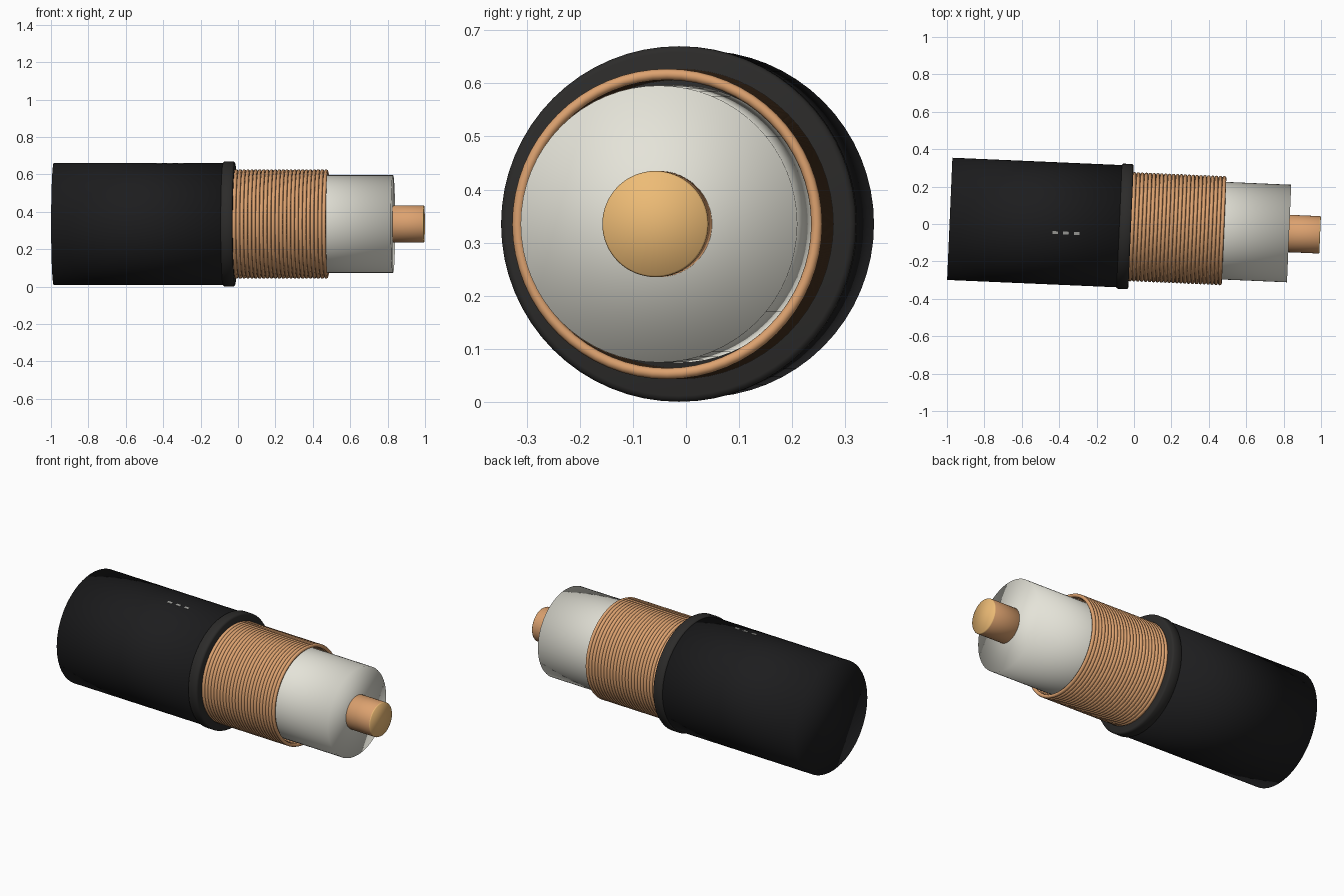
import bpy, bmesh, math
from mathutils import Matrix

if "Cube" in bpy.data.objects:
    bpy.data.objects.remove(bpy.data.objects["Cube"])

# Cable axis: lies along x, swung slightly about z
AXIS = Matrix.Translation((0, -0.015, 0.335)) @ Matrix.Rotation(math.radians(-2.48), 4, 'Z')
SEG = 64


def material(name, rgb):
    m = bpy.data.materials.new(name)
    m.diffuse_color = (*rgb, 1)
    m.use_nodes = True
    m.node_tree.nodes["Principled BSDF"].inputs["Base Color"].default_value = m.diffuse_color
    return m


JACKET = material("black_rubber", (0.012, 0.012, 0.013))
COLLAR = material("dark_rubber", (0.025, 0.024, 0.023))
COPPER = material("copper", (0.72, 0.36, 0.16))
BRIGHT = material("bright_copper", (0.85, 0.5, 0.18))
WHITE = material("insulation_white", (0.78, 0.77, 0.69))
GREY = material("print_grey", (0.35, 0.35, 0.33))


def lathe(bm, profile, closed=False):
    """Spin (s, r) points round the cable axis; open profiles get flat caps."""
    rings = []
    for s, r in profile:
        rings.append([bm.verts.new((s, r * math.cos(a), r * math.sin(a)))
                      for a in (2 * math.pi * i / SEG for i in range(SEG))])
    pairs = list(zip(rings, rings[1:]))
    if closed:
        pairs.append((rings[-1], rings[0]))
    for a, b in pairs:
        for i in range(SEG):
            j = (i + 1) % SEG
            bm.faces.new((a[i], b[i], b[j], a[j]))
    if not closed:
        bm.faces.new(rings[0])
        bm.faces.new(rings[-1][::-1])


def finish(name, bm, mats, smooth=True):
    bmesh.ops.recalc_face_normals(bm, faces=bm.faces)
    for f in bm.faces:
        f.smooth = smooth
    me = bpy.data.meshes.new(name)
    bm.to_mesh(me)
    bm.free()
    for m in mats:
        me.materials.append(m)
    ob = bpy.data.objects.new(name, me)
    ob.matrix_world = AXIS
    bpy.context.collection.objects.link(ob)
    return ob


# Outer jacket
bm = bmesh.new()
lathe(bm, [(-0.986, 0.327), (-0.03, 0.327)])
finish("outer_jacket", bm, [JACKET])

# Rolled collar at the cut end of the jacket
bm = bmesh.new()
lathe(bm, [(-0.08, 0.322), (-0.078, 0.330), (-0.072, 0.335), (-0.026, 0.335),
           (-0.019, 0.331), (-0.016, 0.324)])
finish("jacket_collar", bm, [COLLAR])

# Shield: a stack of touching wire rings
bm = bmesh.new()
RINGS, PITCH, WIRE = 24, 0.0209, 0.0105
for k in range(RINGS):
    s0 = -0.009 + k * PITCH
    lathe(bm, [(s0 + WIRE * math.cos(t), 0.282 + WIRE * math.sin(t))
               for t in (math.pi * 2 * i / 8 for i in range(8))], closed=True)
finish("wire_shield", bm, [COPPER])

# White inner insulation
bm = bmesh.new()
lathe(bm, [(-0.04, 0.261), (0.83, 0.261)])
finish("inner_insulation", bm, [WHITE])

# Centre conductor with a bright cut end
bm = bmesh.new()
lathe(bm, [(0.7, 0.1), (0.99, 0.1), (0.996, 0.097)])
for f in bm.faces:
    if f.calc_center_median().x > 0.985:
        f.material_index = 1
finish("centre_conductor", bm, [COPPER, BRIGHT])

# Three small printed dashes on top of the jacket
bm = bmesh.new()
tilt = Matrix.Rotation(math.radians(8.6), 4, 'X')
for s in (-0.42, -0.362, -0.304):
    bmesh.ops.create_cube(bm, size=1, matrix=Matrix.Translation((s, 0, 0)) @ tilt
                          @ Matrix.Translation((0, 0, 0.326))
                          @ Matrix.Diagonal((0.03, 0.015, 0.005, 1)))
bm.transform(Matrix.Identity(4))
for v in bm.verts:
    assert v.co.z > 0
finish("print_dashes", bm, [GREY], smooth=False)
